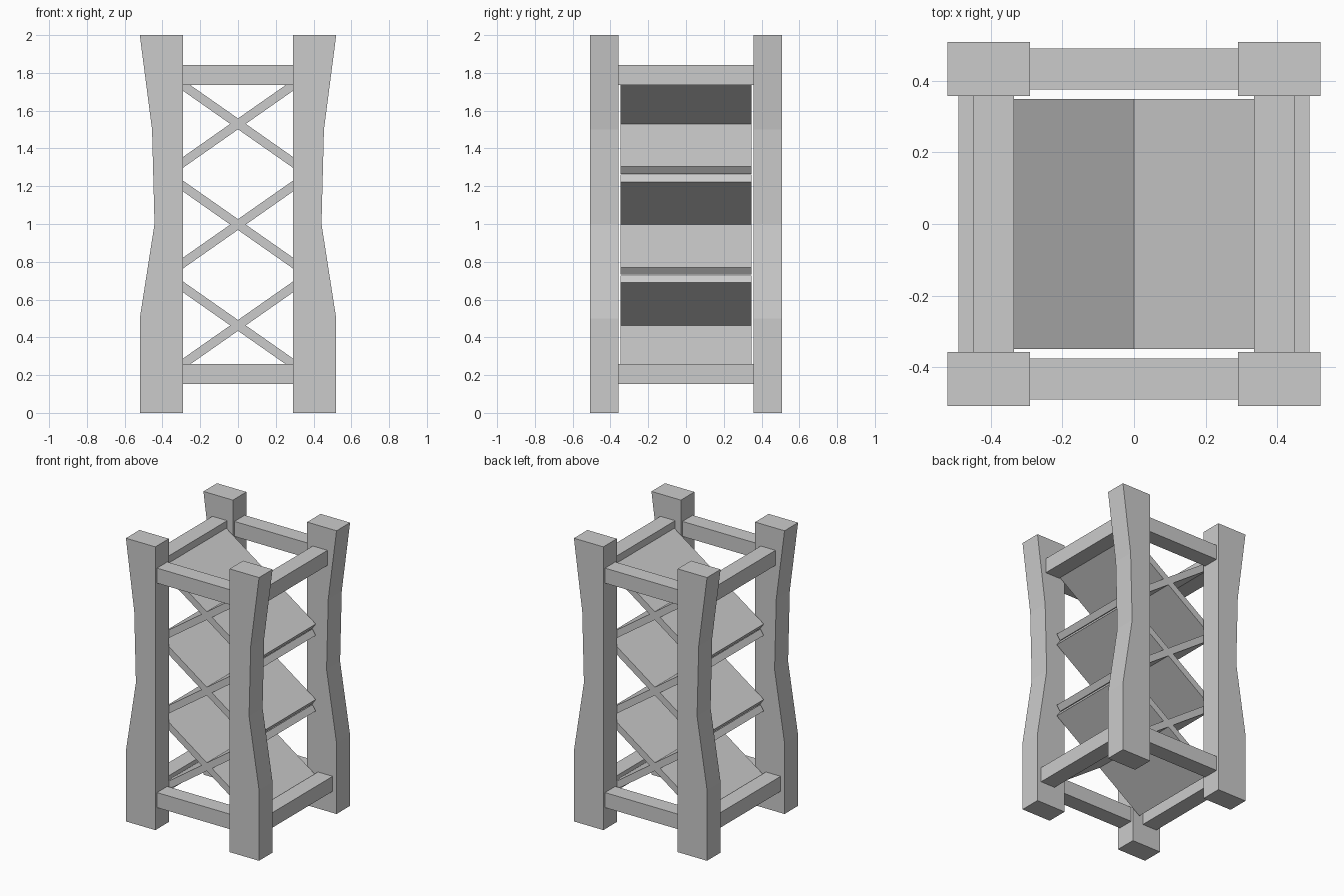
import bpy, bmesh
from math import radians
from mathutils import Matrix

if "Cube" in bpy.data.objects:
    bpy.data.objects.remove(bpy.data.objects["Cube"])


def finish(bm, name):
    bmesh.ops.recalc_face_normals(bm, faces=bm.faces)
    mesh = bpy.data.meshes.new(name)
    bm.to_mesh(mesh)
    bm.free()
    obj = bpy.data.objects.new(name, mesh)
    bpy.context.collection.objects.link(obj)
    return obj


def box(name, size, centre, tilt=0):
    bm = bmesh.new()
    m = (Matrix.Translation(centre) @ Matrix.Rotation(radians(tilt), 4, 'Y')
         @ Matrix.Diagonal((*size, 1)))
    bmesh.ops.create_cube(bm, size=1, matrix=m)
    return finish(bm, name)


# Waisted corner posts: straight inner side, shaped outer side
OUTER = [(0.52, 0), (0.52, 0.5), (0.442, 1), (0.455, 1.5), (0.52, 2)]


def post(name, sx, sy):
    bm = bmesh.new()
    rings = [[bm.verts.new((sx * px, sy * py, z)) for px, py in
              ((0.29, 0.357), (x, 0.357), (x, 0.508), (0.29, 0.508))] for x, z in OUTER]
    for a, b in zip(rings, rings[1:]):
        for i in range(4):
            j = (i + 1) % 4
            bm.faces.new((a[i], a[j], b[j], b[i]))
    bm.faces.new(rings[0])
    bm.faces.new(rings[-1])
    finish(bm, name)


for sx, side in ((-1, "left"), (1, "right")):
    for sy, end in ((-1, "front"), (1, "back")):
        post(f"{end}_{side}_post", sx, sy)

# Rails between the posts; the upper side rails sit further in
for level, z, h, rail_x in (("lower", 0.205, 0.106, 0.432), ("upper", 1.79, 0.106, 0.392)):
    for s, end, side in ((-1, "front", "left"), (1, "back", "right")):
        box(f"{level}_{end}_rail", (0.58, 0.115, h), (0, s * 0.432, z))
        box(f"{level}_{side}_rail", (0.115, 0.714, h), (s * rail_x, 0, z))

# Crossed shelves, three X shapes
for level, z in (("lower", 0.463), ("middle", 0.997), ("upper", 1.53)):
    for tilt, way in ((-35, "rising"), (35, "falling")):
        box(f"{level}_{way}_shelf", (0.856, 0.696, 0.047), (0, 0, z), tilt)
